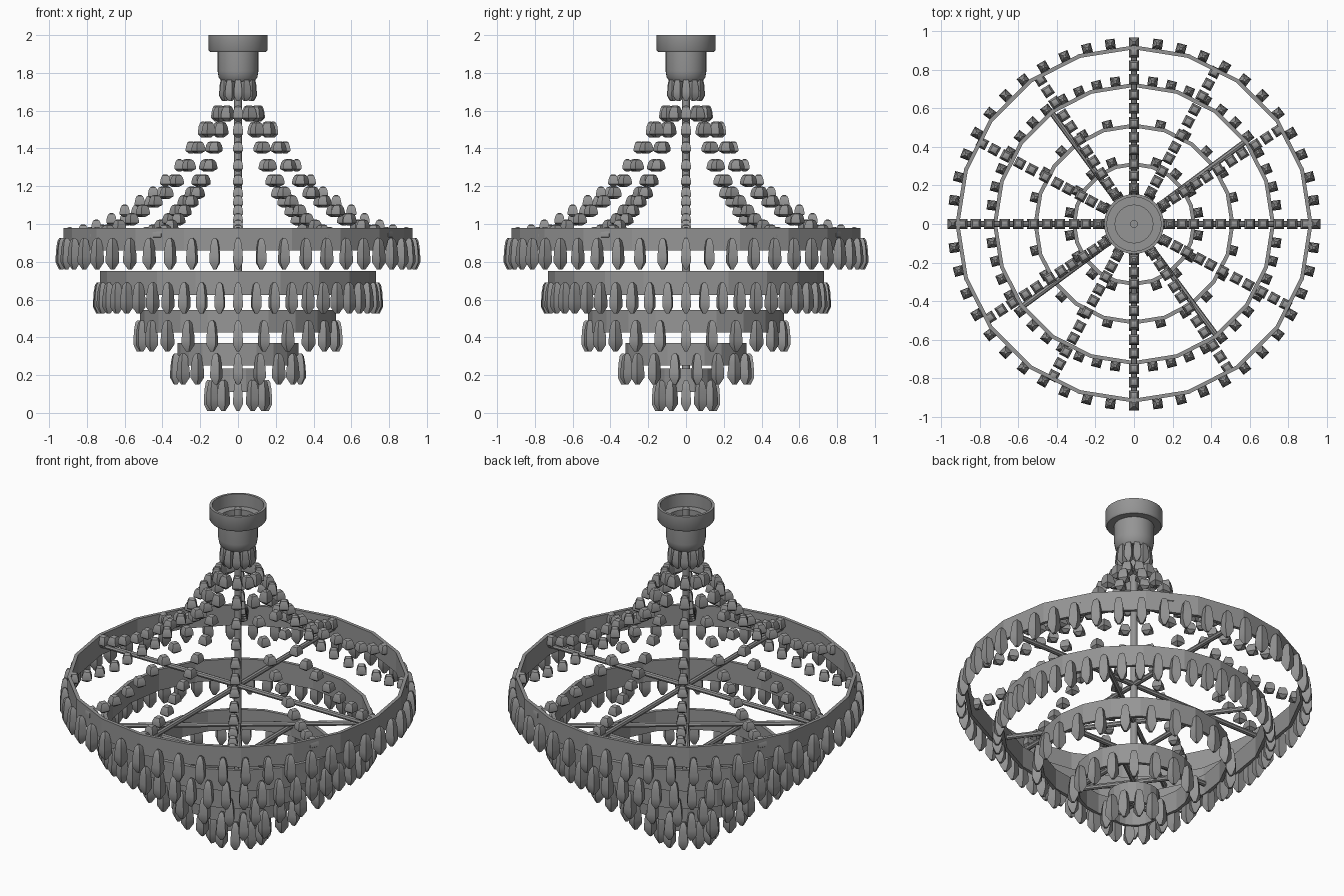
import bpy, bmesh
from math import pi, sin, cos, radians
from mathutils import Matrix, Vector

if "Cube" in bpy.data.objects:
    bpy.data.objects.remove(bpy.data.objects["Cube"])

metal = bpy.data.materials.new("plain_grey")
metal.use_nodes = True
GREY = (0.3, 0.3, 0.3, 1)
metal.diffuse_color = GREY
metal.node_tree.nodes["Principled BSDF"].inputs["Base Color"].default_value = GREY


def lathe(bm, profile, sides, place=Matrix(), turn=0.0, closed=False):
    """Revolve (radius, z) points; open profiles get flat end caps."""
    loops = []
    for r, z in profile:
        loops.append([bm.verts.new(place @ Vector((r * cos(a), r * sin(a), z)))
                      for a in (turn + 2 * pi * i / sides for i in range(sides))])
    pairs = list(zip(loops, loops[1:]))
    if closed:
        pairs.append((loops[-1], loops[0]))
    for low, high in pairs:
        for i in range(sides):
            j = (i + 1) % sides
            bm.faces.new((low[i], low[j], high[j], high[i]))
    if not closed:
        bm.faces.new(loops[0][::-1])
        bm.faces.new(loops[-1])


def finish(bm, name, smooth=True):
    bmesh.ops.recalc_face_normals(bm, faces=bm.faces)
    mesh = bpy.data.meshes.new(name)
    bm.to_mesh(mesh)
    bm.free()
    mesh.materials.append(metal)
    ob = bpy.data.objects.new(name, mesh)
    bpy.context.collection.objects.link(ob)
    if smooth:
        bpy.ops.object.select_all(action='DESELECT')
        ob.select_set(True)
        bpy.context.view_layer.objects.active = ob
        bpy.ops.object.shade_smooth_by_angle(angle=radians(35))
    return ob


# Cut-glass drop of unit height, square in plan, tip at the bottom
DROP = [(0.011, 0), (0.036, 0.22), (0.036, 0.4), (0.031, 0.7), (0.022, 0.92), (0.009, 1)]


def drop(bm, radius, angle, z, height, width=1.0):
    place = (Matrix.Rotation(angle, 4, 'Z') @ Matrix.Translation((radius, 0, z))
             @ Matrix.Diagonal((width, width, height, 1)))
    lathe(bm, DROP, 4, place, pi / 4)


def bar(bm, radius, angle, z, thick=0.015):
    place = (Matrix.Rotation(angle, 4, 'Z') @ Matrix.Translation((0, 0, z))
             @ Matrix.Rotation(pi / 2, 4, 'Y'))
    lathe(bm, [(thick, -radius), (thick, radius)], 8, place)


# Tiers: name, ring radius, ring bottom, ring top, drop count, drop radius, spoke turn
tiers = [
    ("top", 0.925, 0.86, 0.98, 48, 0.94, 0),
    ("second", 0.73, 0.625, 0.75, 48, 0.742, 36.5),
    ("third", 0.52, 0.425, 0.545, 24, 0.528, 0),
    ("fourth", 0.32, 0.25, 0.37, 18, 0.335, 36.5),
    ("bottom", 0.14, 0.11, 0.235, 12, 0.155, 0),
]
for name, r, z0, z1, count, drop_r, turn in tiers:
    # Faceted hoop
    bm = bmesh.new()
    lathe(bm, [(r, z0), (r, z1), (r - 0.02, z1), (r - 0.02, z0)], 20, closed=True)
    finish(bm, name + "_ring", smooth=False)
    # Crossed spokes
    bm = bmesh.new()
    for k in range(2):
        bar(bm, r - 0.012, radians(turn + 90 * k), (z0 + z1) / 2)
    finish(bm, name + "_spokes")
    # Hanging drops
    bm = bmesh.new()
    base = z0 - 0.1
    for i in range(count):
        drop(bm, drop_r, pi / 2 + 2 * pi * i / count, base, 0.165)
    finish(bm, name + "_drops")

# Swagged bead chains from the canopy to the top ring
swag = [(0.115, 1.585), (0.185, 1.5), (0.25, 1.405), (0.31, 1.31), (0.385, 1.23),
        (0.45, 1.165), (0.52, 1.12), (0.6, 1.07), (0.67, 1.025), (0.75, 0.99),
        (0.82, 0.965), (0.89, 0.95)]
bm = bmesh.new()
for quarter in range(4):
    for offset in (0, 33, 62):
        angle = radians(90 * quarter + offset)
        for r, z in swag:
            size = 0.085 if z > 1.45 else 0.066
            drop(bm, r, angle, z - size / 2, size, 1.05)
finish(bm, "bead_chains")

# Cluster of drops under the canopy
bm = bmesh.new()
for i in range(12):
    drop(bm, 0.078, 2 * pi * i / 12, 1.65, 0.125, 0.85)
finish(bm, "canopy_drops")

# Central rod
bm = bmesh.new()
lathe(bm, [(0.02, 0.16), (0.02, 1.98)], 12)
finish(bm, "central_rod")

# Stepped canopy cup, open at the top
bm = bmesh.new()
lathe(bm, [(0.085, 1.755), (0.102, 1.775), (0.108, 1.81), (0.108, 1.91), (0.148, 1.91),
           (0.155, 1.92), (0.155, 2.0), (0.14, 2.0), (0.14, 1.925), (0.098, 1.925),
           (0.098, 1.8)], 32)
finish(bm, "canopy")
